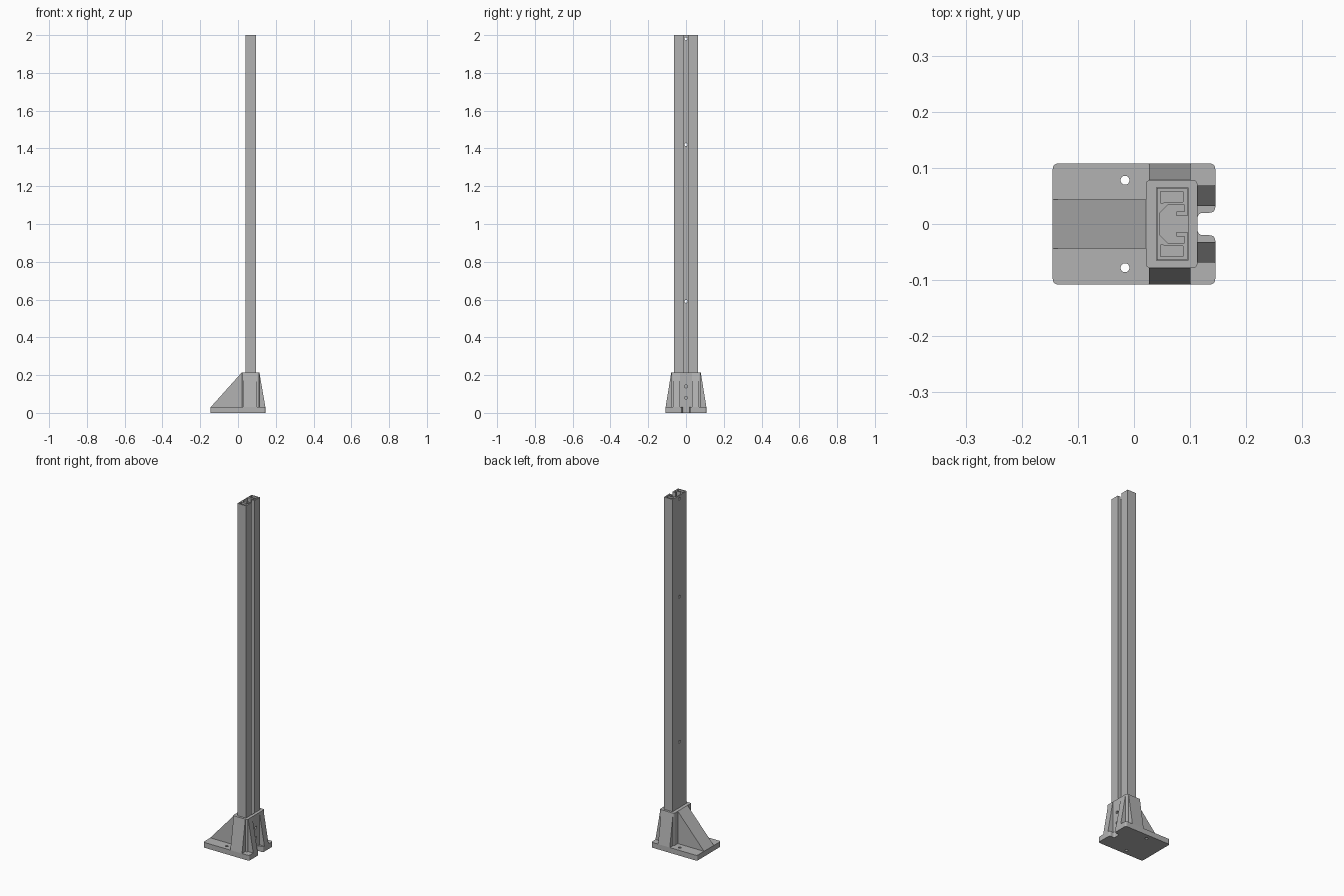
import bpy, bmesh, math
from mathutils import Matrix, Vector

if "Cube" in bpy.data.objects:
    bpy.data.objects.remove(bpy.data.objects["Cube"], do_unlink=True)

GREY = (0.45, 0.45, 0.45, 1)
grey = bpy.data.materials.new("plain_grey")
grey.use_nodes = True
grey.diffuse_color = GREY
grey.node_tree.nodes["Principled BSDF"].inputs["Base Color"].default_value = GREY

PLATE, SLEEVE_TOP, POST_TOP = 0.03, 0.215, 2.0


def rounded(points, radius, steps=4):
    """Polygon with each corner replaced by a small curve."""
    out = []
    for i, p in enumerate(points):
        p = Vector(p)
        a = p + (Vector(points[i - 1]) - p).normalized() * radius
        b = p + (Vector(points[(i + 1) % len(points)]) - p).normalized() * radius
        for k in range(steps + 1):
            t = k / steps
            out.append(a * (1 - t) ** 2 + p * 2 * t * (1 - t) + b * t * t)
    return out


def rect(x0, x1, y):
    return [(x0, -y), (x1, -y), (x1, y), (x0, y)]


def circle(x, y, r, n=20):
    return [(x + r * math.cos(math.tau * i / n), y + r * math.sin(math.tau * i / n))
            for i in range(n)]


def flip(points):
    return [(x, -y) for x, y in reversed(points)]


def extrude(name, loops, lo, hi, matrix=Matrix()):
    """Extrude a filled outline (inner loops become holes) between two heights."""
    curve = bpy.data.curves.new(name, "CURVE")
    curve.dimensions, curve.fill_mode = "2D", "BOTH"
    curve.extrude = (hi - lo) / 2
    for loop in loops:
        spline = curve.splines.new("POLY")
        spline.points.add(len(loop) - 1)
        for point, (x, y) in zip(spline.points, loop):
            point.co = (x, y, 0, 1)
        spline.use_cyclic_u = True
    temp = bpy.data.objects.new(name, curve)
    mesh = bpy.data.meshes.new_from_object(temp)
    bpy.data.objects.remove(temp)
    bm = bmesh.new()
    bm.from_mesh(mesh)
    bmesh.ops.remove_doubles(bm, verts=bm.verts, dist=1e-5)
    bmesh.ops.transform(bm, verts=bm.verts,
                        matrix=matrix @ Matrix.Translation((0, 0, (lo + hi) / 2)))
    bmesh.ops.recalc_face_normals(bm, faces=bm.faces)
    for face in bm.faces:
        face.smooth = False
    bm.to_mesh(mesh)
    bm.free()
    mesh.materials.clear()
    mesh.materials.append(grey)
    ob = bpy.data.objects.new(name, mesh)
    bpy.context.collection.objects.link(ob)
    return ob


def drill(target, heights, x0, x1, radius):
    """Bore round holes along x through the centre line of a part."""
    for i, z in enumerate(heights):
        turn = Matrix.Translation((0, 0, z)) @ Matrix.Rotation(math.pi / 2, 4, "Y")
        cutter = extrude(f"{target.name}_drill_{i + 1}", [circle(0, 0, radius)], x0, x1, turn)
        cutter.hide_render = True
        cutter.hide_set(True)
        cutter.display_type = "WIRE"
        mod = target.modifiers.new("hole", "BOOLEAN")
        mod.operation, mod.solver, mod.object = "DIFFERENCE", "EXACT", cutter


# Base plate with a notch and two bolt holes
side = [(0.145, -0.02), (0.113, -0.02)]
outline = [(-0.145, -0.108), (0.145, -0.108)] + side + flip(side) + [(0.145, 0.108), (-0.145, 0.108)]
extrude("base_plate", [rounded(outline, 0.011), circle(-0.016, 0.078, 0.008),
                       circle(-0.016, -0.078, 0.008)], 0, PLATE)

# Socket sleeve around the foot of the post
sleeve = extrude("socket_sleeve", [rounded(rect(0.021, 0.113, 0.078), 0.008),
                                   rect(0.04, 0.096, 0.065)], PLATE, SLEEVE_TOP)
drill(sleeve, [0.08, 0.14], 0.09, 0.12, 0.008)


# Sloped ribs bracing the sleeve
def rib(name, origin, angle, face, foot, half_width):
    profile = [(face - 0.01, PLATE), (foot, PLATE), (face, SLEEVE_TOP), (face - 0.01, SLEEVE_TOP)]
    matrix = (Matrix.Translation(origin) @ Matrix.Rotation(math.radians(angle), 4, "Z")
              @ Matrix.Rotation(math.pi / 2, 4, "X"))
    extrude(name, [profile], -half_width, half_width, matrix)


rib("long_gusset", (0, 0, 0), 180, -0.021, 0.145, 0.044)
for label, s in (("back", 1), ("front", -1)):
    rib(label + "_side_rib", (0.064, 0, 0), 90 * s, 0.078, 0.108, 0.037)
    rib(label + "_slot_rib", (0, 0.0505 * s, 0), 0, 0.113, 0.145, 0.0185)

# Slotted post: C channel with hooked lips and a hollow chamber on each side
half = [(0.046, 0.02), (0.06, 0.034), (0.09, 0.034), (0.09, 0.022),
        (0.076, 0.022), (0.076, 0.014), (0.095, 0.014), (0.095, 0.064), (0.041, 0.064)]
chamber = [(0.047, 0.037), (0.059, 0.039), (0.087, 0.039), (0.087, 0.058), (0.047, 0.058)]
post = extrude("slotted_post", [half + flip(half), chamber, flip(chamber)], PLATE, POST_TOP)
drill(post, [0.59, 1.42, 1.98], 0.03, 0.055, 0.008)
